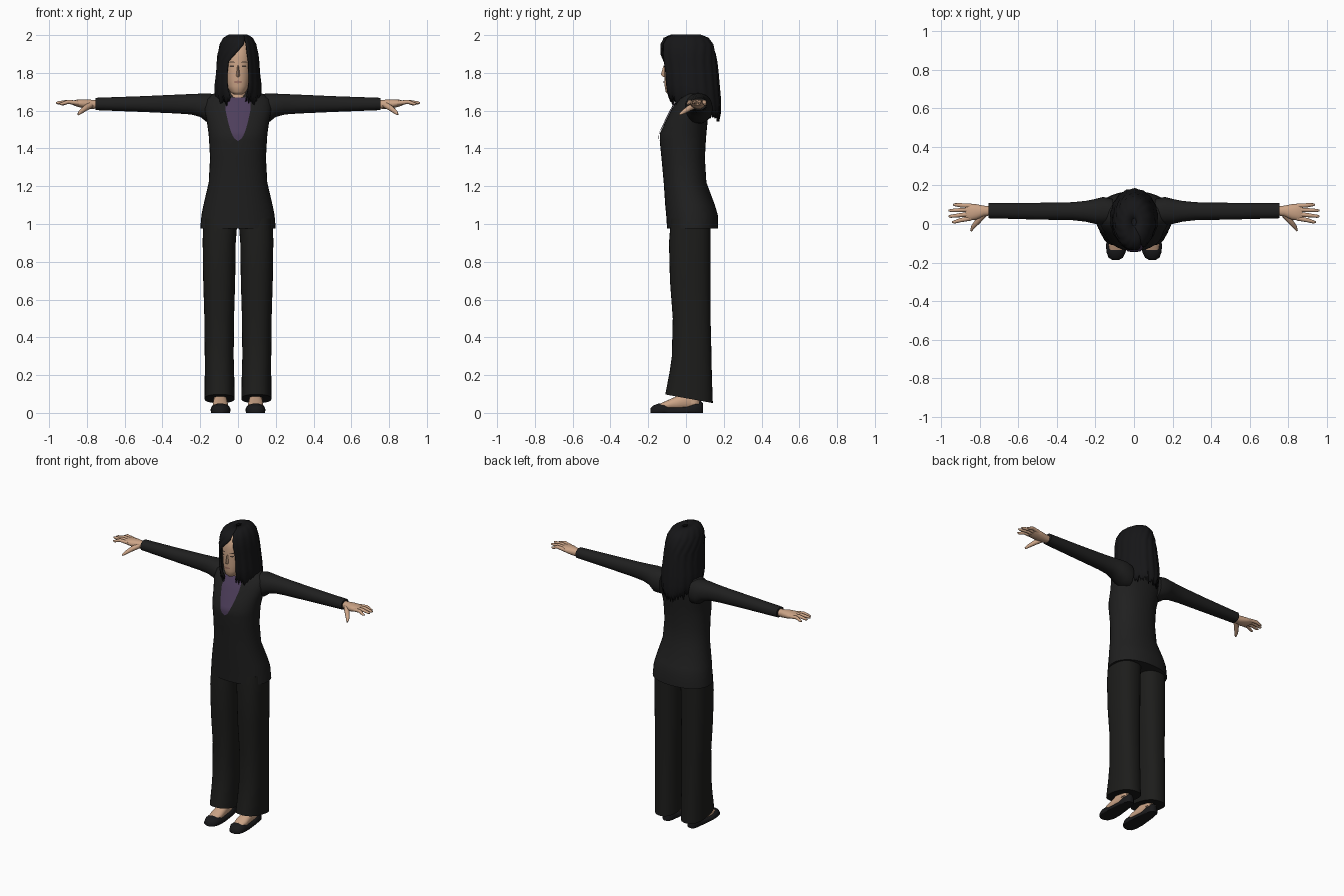
import bpy, bmesh, math, random
from mathutils import Vector

random.seed(4)
cube = bpy.data.objects.get("Cube")
if cube:
    bpy.data.objects.remove(cube, do_unlink=True)


def material(name, r, g, b):
    m = bpy.data.materials.new(name)
    m.use_nodes = True
    m.diffuse_color = (r, g, b, 1)
    node = m.node_tree.nodes["Principled BSDF"]
    node.inputs["Base Color"].default_value = (r, g, b, 1)
    node.inputs["Roughness"].default_value = 0.9
    return m


JACKET = material("jacket black", .014, .014, .014)
TROUSER = material("trouser black", .012, .012, .011)
HAIR = material("hair black", .008, .008, .009)
SHOE = material("shoe black", .01, .01, .011)
SHIRT = material("shirt purple", .075, .048, .105)
SKIN = material("skin", .60, .37, .24)
LIP = material("lip", .38, .19, .14)
EYE = material("eye brown", .06, .04, .03)


def build(name, rows, mat, closed=True, caps=True, angle=50):
    """Skin a list of equal-length point rows."""
    bm = bmesh.new()
    vs = [[bm.verts.new(p) for p in row] for row in rows]
    n = len(vs[0])
    for a, b in zip(vs, vs[1:]):
        for i in range(n if closed else n - 1):
            j = (i + 1) % n
            bm.faces.new((a[i], a[j], b[j], b[i]))
    if closed and caps:
        bm.faces.new(vs[0])
        bm.faces.new(vs[-1])
    bmesh.ops.recalc_face_normals(bm, faces=bm.faces)
    me = bpy.data.meshes.new(name)
    bm.to_mesh(me)
    bm.free()
    me.materials.append(mat)
    ob = bpy.data.objects.new(name, me)
    bpy.context.collection.objects.link(ob)
    bpy.ops.object.select_all(action='DESELECT')
    ob.select_set(True)
    bpy.context.view_layer.objects.active = ob
    bpy.ops.object.shade_smooth_by_angle(angle=math.radians(angle))
    return ob


def loft(name, rings, mat, axis='z', side=1, p=2.2, n=32, shear=None):
    """Rings are (position, u0, u1, v0, v1) across the chosen axis."""
    rows = []
    for t, u0, u1, v0, v1 in rings:
        row = []
        for k in range(n):
            c, s = math.cos(math.tau * k / n), math.sin(math.tau * k / n)
            u = (u0 + u1) / 2 + (u1 - u0) / 2 * math.copysign(abs(c) ** (2 / p), c)
            v = (v0 + v1) / 2 + (v1 - v0) / 2 * math.copysign(abs(s) ** (2 / p), s)
            x, y, z = {'z': (u, v, t), 'x': (t, u, v), 'y': (u, t, v)}[axis]
            if shear:
                z += shear(y, z)
            row.append((side * x, y, max(z, 0)))
        rows.append(row)
    return build(name, rows, mat)


def tube(name, path, mat, side=1, n=10):
    """Round tapered limb; path holds (x, y, z, radius)."""
    pts = [Vector((side * q[0], q[1], q[2])) for q in path]
    d = (pts[-1] - pts[0]).normalized()
    u = d.orthogonal().normalized()
    v = d.cross(u)
    ring = [math.tau * k / n for k in range(n)]
    return build(name, [[c + (u * math.cos(a) + v * math.sin(a)) * q[3] for a in ring]
                        for c, q in zip(pts, path)], mat)


def front_y(rings, x, z, p=2.2):
    """Front surface of a symmetric upright loft."""
    for r, s in zip(rings, rings[1:]):
        if r[0] <= z <= s[0]:
            f = (z - r[0]) / (s[0] - r[0])
            _, _, a, y0, y1 = [i + (j - i) * f for i, j in zip(r, s)]
            k = max(0, 1 - min(1, abs(x / a)) ** p) ** (1 / p)
            return (y0 + y1) / 2 - (y1 - y0) / 2 * k


def patch(name, rings, rows, mat, lift=.004):
    """Thin plate hugging the front of a loft; rows hold (z, left, right)."""
    grid = []
    for z, a, b in rows:
        xs = [a + (b - a) * i / 8 for i in range(9)]
        grid.append([(x, front_y(rings, x, z) - lift, z) for x in xs])
    return build(name, grid, mat, closed=False)


def oval(cx, cz, w, h):
    return [(cz + h * s / 4, cx - w * math.sqrt(1.001 - (s / 4) ** 2),
             cx + w * math.sqrt(1.001 - (s / 4) ** 2)) for s in range(-4, 5)]


def sym(rings):
    return [(z, -a, a, y0, y1) for z, a, y0, y1 in rings]


# Jacket body and the shirt showing in the neckline
torso = sym([(.975, .20, -.10, .17), (1.05, .193, -.105, .168), (1.1, .183, -.11, .153),
             (1.22, .155, -.118, .108), (1.35, .148, -.13, .10), (1.44, .153, -.139, .105),
             (1.48, .156, -.138, .108), (1.55, .166, -.105, .115), (1.61, .18, -.075, .12),
             (1.66, .172, -.045, .125), (1.69, .13, -.02, .115), (1.71, .07, 0, .10)])
loft("jacket_body", torso, JACKET)
neck_rows = []
for i in range(17):
    z = 1.44 + .23 * i / 16
    w = .002 + .063 * math.sqrt(min(1, i / 11))
    neck_rows.append((z, -w, w))
patch("shirt_front", torso, neck_rows, SHIRT, .006)

# Head, neck and face
head = sym([(1.685, .02, -.095, -.03), (1.70, .043, -.108, 0), (1.73, .06, -.113, .05),
            (1.77, .071, -.115, .09), (1.82, .079, -.115, .12), (1.88, .083, -.115, .125),
            (1.93, .077, -.105, .12), (1.965, .052, -.075, .09), (1.98, .02, -.03, .05)])
loft("head", head, SKIN)
loft("neck", sym([(1.62, .055, -.05, .08), (1.68, .046, -.04, .075), (1.76, .045, -.04, .075)]), SKIN)
build("nose", [[(-.006, -.11, 1.84), (.006, -.11, 1.84), (0, -.119, 1.84)],
               [(-.013, -.108, 1.785), (.013, -.108, 1.785), (0, -.133, 1.79)],
               [(-.009, -.108, 1.777), (.009, -.108, 1.777), (0, -.12, 1.778)]], SKIN)
patch("lips", head, oval(0, 1.752, .022, .007), LIP)
for side, word in ((1, "left"), (-1, "right")):
    patch(word + "_eye", head, oval(side * .032, 1.835, .012, .005), EYE)
    patch(word + "_eyebrow", head, oval(side * .033, 1.857, .017, .003), EYE)

# Hair shell: (z, half width, front, back, opening right edge, opening left edge)
hair = [(2.0, .012, -.01, .03, 0, 0), (1.998, .05, -.08, .08, .03, .03),
        (1.983, .075, -.115, .115, .035, .035), (1.95, .093, -.132, .14, .03, .042),
        (1.90, .104, -.135, .153, -.015, .048), (1.86, .108, -.133, .16, -.05, .054),
        (1.80, .112, -.125, .167, -.057, .056), (1.75, .12, -.12, .174, -.057, .056),
        (1.71, .12, -.112, .18, -.052, .052), (1.68, .112, -.105, .18, -.045, .046),
        (1.655, .098, -.095, .172, -.04, .042)]
COLS = 72
jag = [random.uniform(-.12, .12) + .08 * (-1) ** i for i in range(COLS)]
hair_rows = []
for level, (z, a, y0, y1, xr, xl) in enumerate(hair):
    t0, t1 = math.asin(xl / a), math.tau + math.asin(xr / a)
    row = []
    for i in range(COLS):
        t = t0 + (t1 - t0) * i / (COLS - 1)
        wave = 1 + .015 * math.sin(i * 1.3)
        back = (1 - math.cos(t)) / 2
        zz = z
        if z < 1.8:
            zz = 1.8 - (1.8 - z) * (1 + .6 * back + (jag[i] if level > 8 else 0))
        row.append((a * wave * math.sin(t), (y0 + y1) / 2 - (y1 - y0) / 2 * wave * math.cos(t), zz))
    hair_rows.append(row)
shell = build("hair", hair_rows, HAIR, closed=False, angle=60)
thick = shell.modifiers.new("thickness", 'SOLIDIFY')
thick.thickness = .008
thick.offset = 0
build("hair_crown", [[(x, y, z - .003) for x, y, z in hair_rows[0]],
                     [(x, y, z - .003) for x, y, z in hair_rows[1]]], HAIR)

# Limbs, built once per side
arm = [(.11, .0, .13, 1.53, 1.685), (.16, -.005, .14, 1.535, 1.692), (.2, .0, .13, 1.567, 1.69),
       (.25, .012, .12, 1.58, 1.688), (.32, .02, .113, 1.585, 1.685), (.5, .023, .11, 1.593, 1.677),
       (.755, .03, .108, 1.603, 1.668)]
palm = [(.74, .045, .092, 1.612, 1.655), (.78, .04, .095, 1.608, 1.658),
        (.82, .022, .103, 1.613, 1.66), (.855, .018, .105, 1.622, 1.658), (.875, .025, .1, 1.63, 1.652)]
leg = [(1.03, .002, .185, -.08, .13), (.9, .012, .187, -.09, .13), (.7, .015, .184, -.085, .13),
       (.5, .021, .178, -.07, .13), (.3, .023, .176, -.075, .135), (.2, .02, .176, -.088, .137),
       (.075, .018, .177, -.11, .142)]
shoe = [(-.188, .08, .11, -.01, .025), (-.175, .058, .132, -.02, .038), (-.145, .043, .143, -.02, .05),
        (-.115, .04, .145, -.02, .05), (-.09, .042, .143, -.02, .034), (0, .052, .135, -.02, .036),
        (.045, .057, .13, -.03, .058), (.078, .065, .122, -.03, .062), (.09, .08, .107, -.02, .05)]
foot = [(-.135, .058, .128, .02, .05), (-.1, .052, .134, .015, .066), (-.05, .055, .132, .015, .088),
        (.02, .06, .128, .015, .12), (.07, .07, .118, .02, .11)]
fingers = [(.03, .945, .01, 1.636), (.052, .963, .04, 1.642), (.074, .962, .07, 1.64), (.094, .94, .1, 1.634)]
names = ("index", "middle", "ring", "little")

for side, word in ((1, "left"), (-1, "right")):
    loft(word + "_sleeve", arm, JACKET, 'x', side)
    loft(word + "_palm", palm, SKIN, 'x', side, n=20)
    for label, (y, tx, ty, tz) in zip(names, fingers):
        tube(f"{word}_{label}_finger",
             [(.845, y, 1.64, .0125), (.9, (y + ty) / 2, 1.647, .011),
              (tx - .012, ty, tz, .008), (tx, ty, tz, .004)], SKIN, side)
    tube(word + "_thumb", [(.78, .05, 1.63, .017), (.81, .015, 1.612, .015),
                           (.835, -.015, 1.592, .011), (.846, -.035, 1.58, .005)], SKIN, side)
    loft(word + "_trouser_leg", leg, TROUSER, 'z', side, 2.4,
         shear=lambda y, z: -.2 * (y - .015) * max(0, 1 - z / .3) * 1.2)
    loft(word + "_shoe", shoe, SHOE, 'y', side, n=28)
    loft(word + "_foot", foot, SKIN, 'y', side, n=24)
    tube(word + "_ankle", [(.095, .04, .05, .034), (.095, .035, .22, .036)], SKIN, side, 16)
